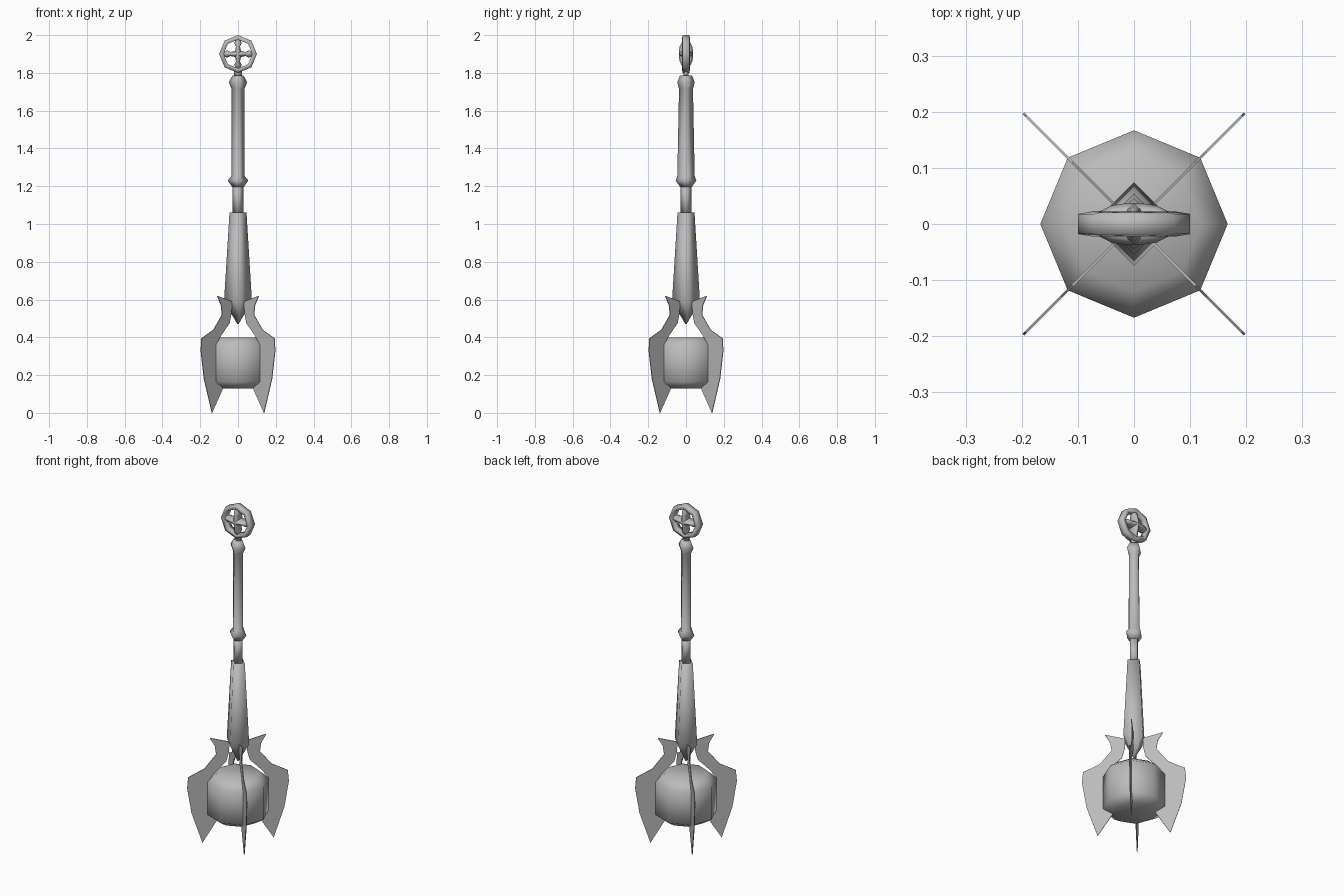
import bpy, bmesh
from math import cos, sin, pi, sqrt
from mathutils import Matrix, Vector

cube = bpy.data.objects.get("Cube")
if cube:
    bpy.data.objects.remove(cube)

GREY = (0.5, 0.5, 0.5, 1)
mat = bpy.data.materials.new("plain grey metal")
mat.use_nodes = True
mat.diffuse_color = GREY
bsdf = next(n for n in mat.node_tree.nodes if n.type == 'BSDF_PRINCIPLED')
bsdf.inputs["Base Color"].default_value = GREY


def finish(name, bm, smooth=True):
    bmesh.ops.recalc_face_normals(bm, faces=bm.faces)
    for f in bm.faces:
        f.smooth = smooth
    me = bpy.data.meshes.new(name)
    bm.to_mesh(me)
    bm.free()
    me.materials.append(mat)
    ob = bpy.data.objects.new(name, me)
    bpy.context.collection.objects.link(ob)
    return ob


def loft(name, sections, sides, matrix=Matrix()):
    """Stack of elliptical rings (z, x radius, y radius), capped at both ends."""
    bm = bmesh.new()
    rings = []
    for z, rx, ry in sections:
        rings.append([bm.verts.new((rx * cos(2 * pi * i / sides),
                                    ry * sin(2 * pi * i / sides), z))
                      for i in range(sides)])
    for a, b in zip(rings, rings[1:]):
        for i in range(sides):
            j = (i + 1) % sides
            bm.faces.new((a[i], a[j], b[j], b[i]))
    bm.faces.new(rings[0])
    bm.faces.new(rings[-1])
    bm.transform(matrix)
    return finish(name, bm)


# Octagonal head
loft("head", [(0.13, 0.113, 0.113), (0.165, 0.167, 0.167),
              (0.36, 0.167, 0.167), (0.40, 0.12, 0.12)], 8)

# Four diamond-section shaft parts
loft("lower_shaft", [(0.47, 0.003, 0.003), (0.59, 0.074, 0.074),
                     (1.06, 0.045, 0.045)], 4)
loft("neck_rod", [(1.05, 0.029, 0.029), (1.21, 0.029, 0.029)], 4)
loft("grip", [(1.195, 0.03, 0.03), (1.23, 0.055, 0.055),
              (1.255, 0.034, 0.046), (1.715, 0.034, 0.037),
              (1.75, 0.049, 0.046), (1.785, 0.03, 0.032)], 4)
loft("ring_stem", [(1.78, 0.02, 0.012), (1.82, 0.02, 0.012)], 4)

# Thin blades on the diagonals: outline as (distance from axis / sqrt 2, z)
outline = [(0.11, 0.62), (0.09, 0.57), (0.085, 0.52), (0.13, 0.44),
           (0.193, 0.395), (0.197, 0.33), (0.18, 0.18), (0.138, 0.0),
           (0.08, 0.13), (0.118, 0.165), (0.118, 0.36), (0.09, 0.41),
           (0.045, 0.475), (0.035, 0.53), (0.033, 0.59)]
for k, side in enumerate(("back_left", "back_right", "front_right", "front_left")):
    bm = bmesh.new()
    face = bm.faces.new([bm.verts.new((x * sqrt(2), -0.002, z)) for x, z in outline])
    ext = bmesh.ops.extrude_face_region(bm, geom=[face])
    bmesh.ops.translate(bm, vec=Vector((0, 0.004, 0)),
                        verts=[v for v in ext["geom"] if isinstance(v, bmesh.types.BMVert)])
    bm.transform(Matrix.Rotation(pi / 4 + k * pi / 2, 4, 'Z'))
    finish("blade_" + side, bm, smooth=False)

# Octagonal pommel ring
CENTRE = Matrix.Translation((0, 0, 1.9))
bm = bmesh.new()
loops = []
for i in range(8):
    a = i * pi / 4
    loops.append([bm.verts.new((r * cos(a), y, r * sin(a)))
                  for r, y in ((0.1, -0.018), (0.1, 0.018), (0.076, 0.022), (0.076, -0.022))])
for i in range(8):
    p, q = loops[i], loops[(i + 1) % 8]
    for j in range(4):
        bm.faces.new((p[j], p[(j + 1) % 4], q[(j + 1) % 4], q[j]))
bm.transform(CENTRE)
finish("pommel_ring", bm)

# Knobbed cross bars, swelling towards the middle
half = [(0.082, 0.01, 0.014), (0.058, 0.02, 0.024), (0.04, 0.011, 0.033), (0.015, 0.016, 0.037)]
bar = [(-z, x, y) for z, x, y in half] + half[::-1]
loft("cross_upright", bar, 8, CENTRE)
loft("cross_bar", bar, 8, CENTRE @ Matrix.Rotation(pi / 2, 4, 'Y'))
